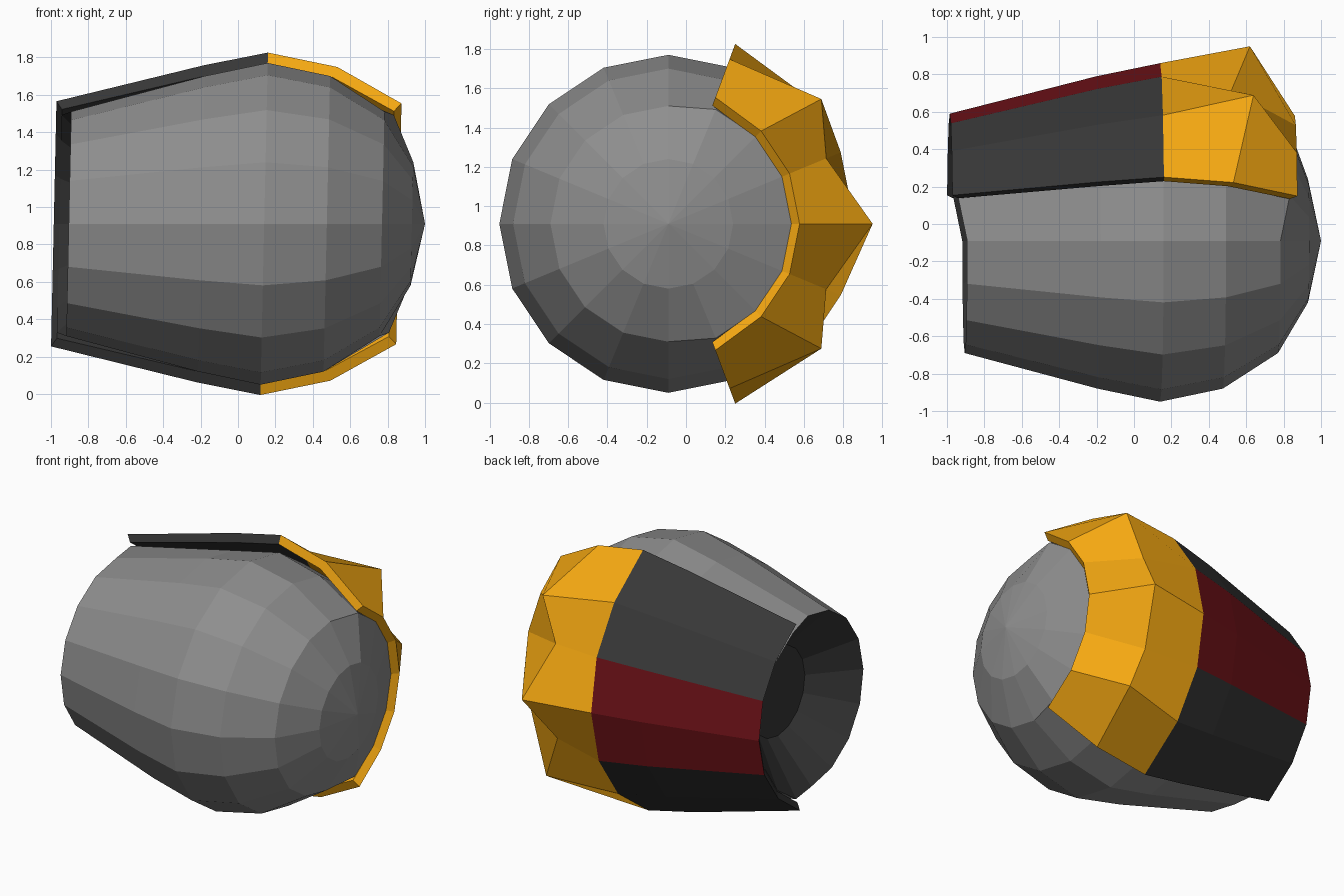
import bpy, bmesh
from math import sin, cos, radians

if "Cube" in bpy.data.objects:
    bpy.data.objects.remove(bpy.data.objects["Cube"])

CY, CZ, TILT = -0.09, 0.91, 0.022


def mat(name, r, g, b):
    m = bpy.data.materials.new(name)
    m.diffuse_color = (r, g, b, 1)
    m.use_nodes = True
    m.node_tree.nodes["Principled BSDF"].inputs["Base Color"].default_value = m.diffuse_color
    return m


GREY = mat("grey", 0.27, 0.27, 0.27)
DARK = mat("charcoal", 0.038, 0.038, 0.038)
RED = mat("deep_red", 0.16, 0.006, 0.009)
GOLD = mat("gold", 0.93, 0.40, 0.006)


def point(x, r, deg):
    """Polar point around the slightly tilted x axis; 0 degrees faces +y."""
    z = r * sin(radians(deg))
    return (x + TILT * z, CY + r * cos(radians(deg)), CZ + z)


def finish(name, bm, mats):
    bmesh.ops.recalc_face_normals(bm, faces=bm.faces[:])
    me = bpy.data.meshes.new(name)
    bm.to_mesh(me)
    bm.free()
    for m in mats:
        me.materials.append(m)
    ob = bpy.data.objects.new(name, me)
    bpy.context.collection.objects.link(ob)
    return ob


# Pod body: 16-sided revolved form, dark recess at the rear, pointed nose.
# The two end rings reach further out where the outer shell covers them.
def pod_body():
    profile = [(-0.65, 0.31), (-0.905, 0.60), (-0.195, 0.79), (0.14, 0.86),
               (0.475, 0.79), (0.77, 0.60), (0.93, 0.33)]
    covered = {1: (-0.955, 0.63), 5: (0.82, 0.63)}
    bm = bmesh.new()
    rings = []
    for i, (x, r) in enumerate(profile):
        ring = []
        for k in range(16):
            under_shell = min(k, 16 - k) <= 3
            px, pr = covered.get(i, (x, r)) if under_shell else (x, r)
            ring.append(bm.verts.new(point(px, pr, k * 22.5)))
        rings.append(ring)
    for i in range(len(rings) - 1):
        for k in range(16):
            n = (k + 1) % 16
            f = bm.faces.new((rings[i][k], rings[i][n], rings[i + 1][n], rings[i + 1][k]))
            f.material_index = 1 if i == 0 else 0
    bm.faces.new(rings[0]).material_index = 1
    nose = bm.verts.new(point(1.0, 0, 0))
    for k in range(16):
        bm.faces.new((rings[-1][k], rings[-1][(k + 1) % 16], nose))
    finish("pod_body", bm, [GREY, DARK])


# Curved shell section: closed solid over seven angular stations.
# Each ring is (outer x, outer r, inner x, inner r); spikes move single points.
ANGLES = (-69.6, -45, -22.5, 0, 22.5, 45, 69.6)


def shell(name, rings, mats, stripe=(), spikes={}):
    bm = bmesh.new()
    outer, inner = [], []
    for i, (xo, ro, xi, ri) in enumerate(rings):
        orow, irow = [], []
        for k, a in enumerate(ANGLES):
            lip = 1.028 if k in (0, 6) else 1.0
            orow.append(bm.verts.new(point(*spikes.get((i, k), (xo, ro * lip, a)))))
            irow.append(bm.verts.new(point(xi, ri * lip, a)))
        outer.append(orow)
        inner.append(irow)
    last = len(rings) - 1
    for i in range(last):
        for k in range(6):
            for grid in (outer, inner):
                f = bm.faces.new((grid[i][k], grid[i][k + 1], grid[i + 1][k + 1], grid[i + 1][k]))
                f.material_index = 1 if k in stripe and grid is outer else 0
        for k in (0, 6):
            bm.faces.new((outer[i][k], outer[i + 1][k], inner[i + 1][k], inner[i][k]))
    for i in (0, last):
        for k in range(6):
            bm.faces.new((outer[i][k], outer[i][k + 1], inner[i][k + 1], inner[i][k]))
    finish(name, bm, mats)


pod_body()

# Charcoal rear shell with the red centre stripe
shell("rear_shell",
      [(-0.985, 0.68, -0.955, 0.635), (-0.20, 0.88, -0.195, 0.82), (0.14, 0.95, 0.14, 0.89)],
      [DARK, RED], stripe=(2, 3))

# Gold front band with three raised points
shell("gold_band",
      [(0.14, 0.95, 0.14, 0.89), (0.513, 0.87, 0.485, 0.815), (0.86, 0.668, 0.82, 0.625)],
      [GOLD],
      spikes={(1, 1): (0.625, 1.005, -39.2), (1, 3): (0.62, 1.04, 0), (1, 5): (0.625, 1.005, 39.2)})
